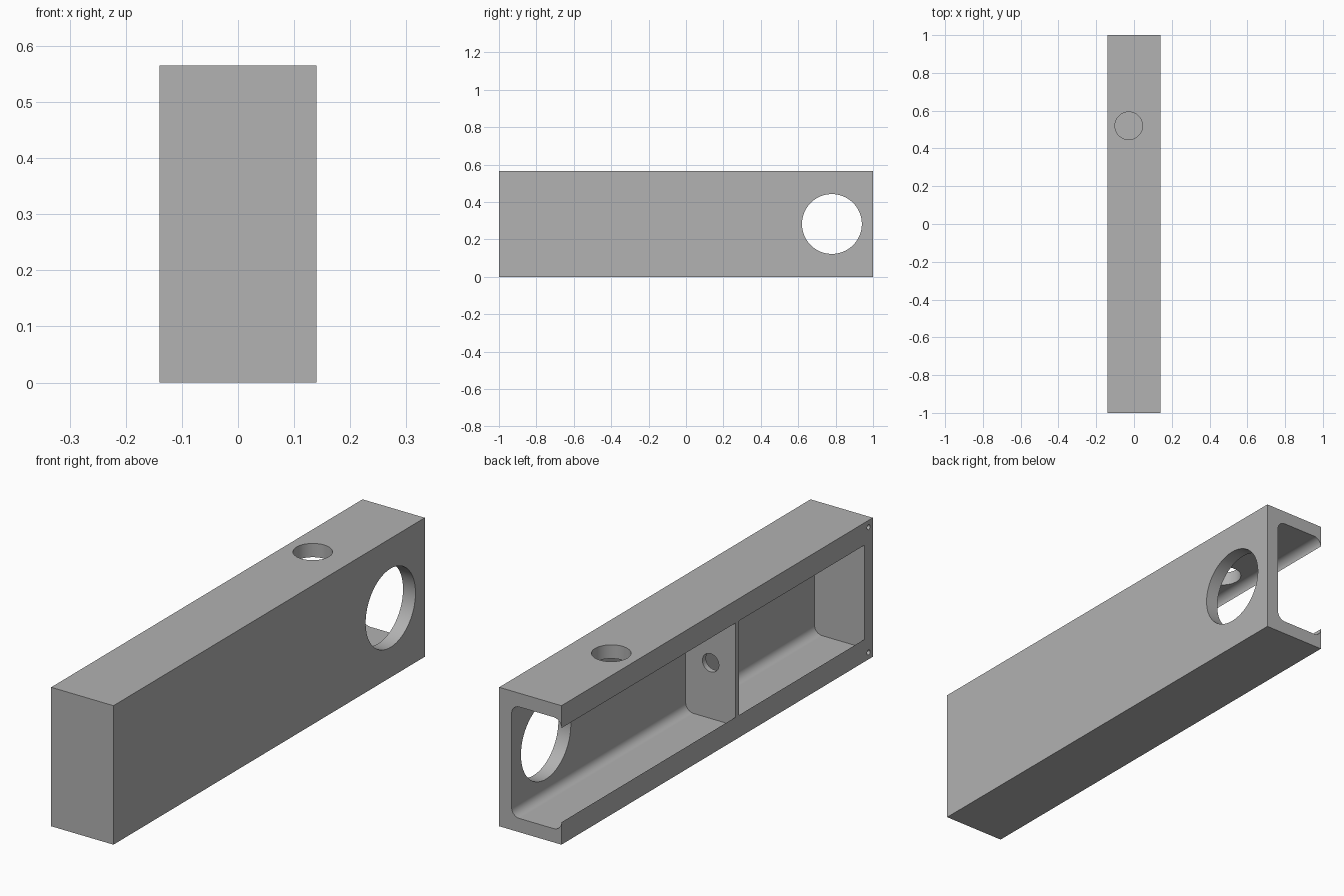
import bpy, math
from mathutils import Vector

cube = bpy.data.objects.get("Cube")
if cube:
    bpy.data.objects.remove(cube, do_unlink=True)

W, H = 0.14, 0.565            # half width, height
WALL, FILLET = 0.056, 0.035   # wall thickness, cavity corner radius
MID = -WALL / 2               # middle of the cavity across x

grey = bpy.data.materials.new("plain_grey")
colour = (0.445, 0.445, 0.445, 1)
grey.use_nodes = True
grey.diffuse_color = colour
grey.node_tree.nodes["Principled BSDF"].inputs["Base Color"].default_value = colour


def prism(name, profile, y0, y1):
    """Extrude an (x, z) profile along y."""
    n = len(profile)
    verts = [(x, y, z) for y in (y0, y1) for x, z in profile]
    faces = [tuple(range(n)), tuple(reversed(range(n, 2 * n)))]
    faces += [(i, i + n, (i + 1) % n + n, (i + 1) % n) for i in range(n)]
    mesh = bpy.data.meshes.new(name)
    mesh.from_pydata(verts, [], faces)
    mesh.materials.append(grey)
    obj = bpy.data.objects.new(name, mesh)
    bpy.context.collection.objects.link(obj)
    return obj


def drill(name, start, end, radius, sides=96):
    """Cylindrical cutter between two points."""
    start, end = Vector(start), Vector(end)
    axis = end - start
    bpy.ops.mesh.primitive_cylinder_add(
        vertices=sides, radius=radius, depth=axis.length, location=(start + end) / 2,
        rotation=axis.to_track_quat("Z", "Y").to_euler())
    obj = bpy.context.object
    obj.name = name
    obj.data.materials.append(grey)
    return obj


def arc(cx, cz, start):
    """Quarter round, counter-clockwise from the start angle in degrees."""
    angles = [math.radians(start + 90 * i / 12) for i in range(13)]
    return [(cx + FILLET * math.cos(a), cz + FILLET * math.sin(a)) for a in angles]


# Solid block
housing = prism("housing", [(-W, 0), (W, 0), (W, H), (-W, H)], -1, 1)

# Rounded cavity that opens through the side between two lips
near, far = -W + FILLET, W - WALL - FILLET
low, high = WALL + FILLET, H - WALL - FILLET
cavity = (arc(near, low, 180) + arc(far, low, 270) + arc(far, high, 0)
          + arc(near, high, 90) + [(-W - 0.1, high), (-W - 0.1, low)])

# The two cavities leave a thin partition between them
cutters = [
    prism("open_cavity_cutter", cavity, -0.118, 1.1),
    prism("closed_cavity_cutter", cavity, -0.945, -0.141),
    drill("side_port_cutter", (0, 0.78, H / 2), (0.2, 0.78, H / 2), 0.16),
    drill("top_port_cutter", (MID, 0.52, 0.45), (MID, 0.52, 0.65), 0.073),
    drill("partition_hole_cutter", (MID, -0.2, H / 2), (MID, -0.06, H / 2), 0.037, 48),
]
# Small screw holes in the closed end wall
for z in (0.028, H - 0.028):
    cutters.append(drill("screw_hole_cutter", (-0.2, -0.973, z), (-0.06, -0.973, z), 0.01, 24))

bpy.ops.object.select_all(action="DESELECT")
housing.select_set(True)
bpy.context.view_layer.objects.active = housing
for cutter in cutters:
    cutter.hide_render = True
    mod = housing.modifiers.new("cut", "BOOLEAN")
    mod.operation = "DIFFERENCE"
    mod.solver = "EXACT"
    mod.object = cutter
    bpy.ops.object.modifier_apply(modifier=mod.name)
    bpy.data.objects.remove(cutter, do_unlink=True)

# Smooth rounds, crisp edges, flat faces kept flat
bpy.ops.object.shade_smooth_by_angle(angle=math.radians(30))
weighted = housing.modifiers.new("flat_faces", "WEIGHTED_NORMAL")
weighted.keep_sharp = True
